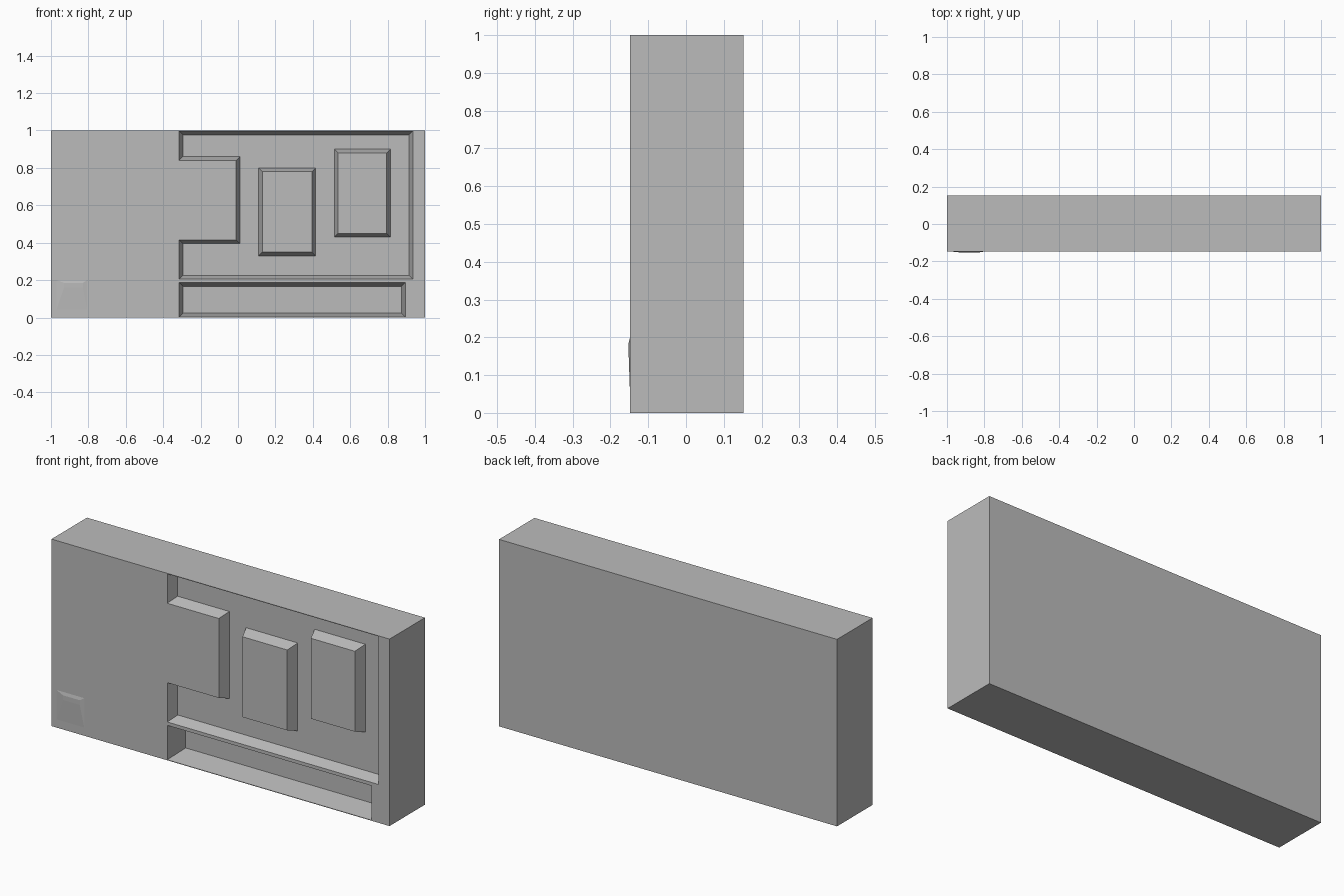
import bpy
import bmesh

cube = bpy.data.objects.get("Cube")
if cube:
    bpy.data.objects.remove(cube, do_unlink=True)

FRONT, BACK = -0.148, 0.152
DRAFT = 0.02          # slope of every pocket wall
POCKET, SLOT = 0.06, 0.127

grey = bpy.data.materials.new("plain grey")
grey.use_nodes = True
grey.diffuse_color = (0.5, 0.5, 0.5, 1)
grey.node_tree.nodes["Principled BSDF"].inputs["Base Color"].default_value = (0.5, 0.5, 0.5, 1)


def rect(x0, x1, z0, z1):
    return [(x0, z0), (x1, z0), (x1, z1), (x0, z1)]


def inset(pts, d):
    """Move each side of a right-angled, anticlockwise outline inwards by d."""
    out = []
    for i, (x, z) in enumerate(pts):
        px, pz = pts[i - 1]
        nx, nz = pts[(i + 1) % len(pts)]
        for dx, dz in ((x - px, z - pz), (nx - x, nz - z)):
            if abs(dx) > abs(dz):
                z += d if dx > 0 else -d
            else:
                x += -d if dz > 0 else d
        out.append((x, z))
    return out


def loft(name, rings):
    """Solid through matching x-z outlines, each placed at its own y."""
    bm = bmesh.new()
    loops = [[bm.verts.new((x, y, z)) for x, z in pts] for y, pts in rings]
    for a, b in zip(loops, loops[1:]):
        for i in range(len(a)):
            j = (i + 1) % len(a)
            bm.faces.new((a[i], a[j], b[j], b[i]))
    bm.faces.new(loops[0])
    bm.faces.new(loops[-1])
    bmesh.ops.recalc_face_normals(bm, faces=bm.faces)
    mesh = bpy.data.meshes.new(name)
    bm.to_mesh(mesh)
    bm.free()
    mesh.materials.append(grey)
    ob = bpy.data.objects.new(name, mesh)
    bpy.context.collection.objects.link(ob)
    return ob


def pocket_cutter(name, pts, depth):
    ob = loft(name, [(FRONT - 0.05, pts), (FRONT, pts),
                     (FRONT + depth, inset(pts, DRAFT))])
    ob.hide_render = True
    return ob


# Main slab
slab_outline = rect(-1, 1, 0, 1)
slab = loft("slab", [(FRONT, slab_outline), (BACK, slab_outline)])

# Large pocket wraps round a square tab on its left; the slot runs beneath it
pocket_outline = [(-0.315, 0.205), (0.935, 0.205), (0.935, 0.997), (-0.315, 0.997),
                  (-0.315, 0.84), (-0.01, 0.84), (-0.01, 0.415), (-0.315, 0.415)]
cutters = [pocket_cutter("pocket_cutter", pocket_outline, POCKET),
           pocket_cutter("slot_cutter", rect(-0.315, 0.895, 0.003, 0.187), SLOT)]
for cutter in cutters:
    mod = slab.modifiers.new(cutter.name, 'BOOLEAN')
    mod.operation = 'DIFFERENCE'
    mod.solver = 'EXACT'
    mod.object = cutter

# Bake the cuts and drop the cutters
bpy.context.view_layer.update()
graph = bpy.context.evaluated_depsgraph_get()
carved = bpy.data.meshes.new_from_object(slab.evaluated_get(graph))
slab.modifiers.clear()
slab.data = carved
for cutter in cutters:
    bpy.data.objects.remove(cutter, do_unlink=True)

# Two raised blocks standing on the pocket floor
for name, base in (("middle_block", rect(0.11, 0.415, 0.33, 0.80)),
                   ("end_block", rect(0.515, 0.815, 0.43, 0.90))):
    loft(name, [(FRONT, inset(base, DRAFT)), (FRONT + POCKET, base),
                (FRONT + POCKET + 0.005, base)])

# Slight swelling in the lower corner of the front
loft("corner_swelling", [(FRONT - 0.004, rect(-0.93, -0.83, 0.16, 0.185)),
                         (FRONT + 0.001, rect(-0.98, -0.80, 0.015, 0.205))])
